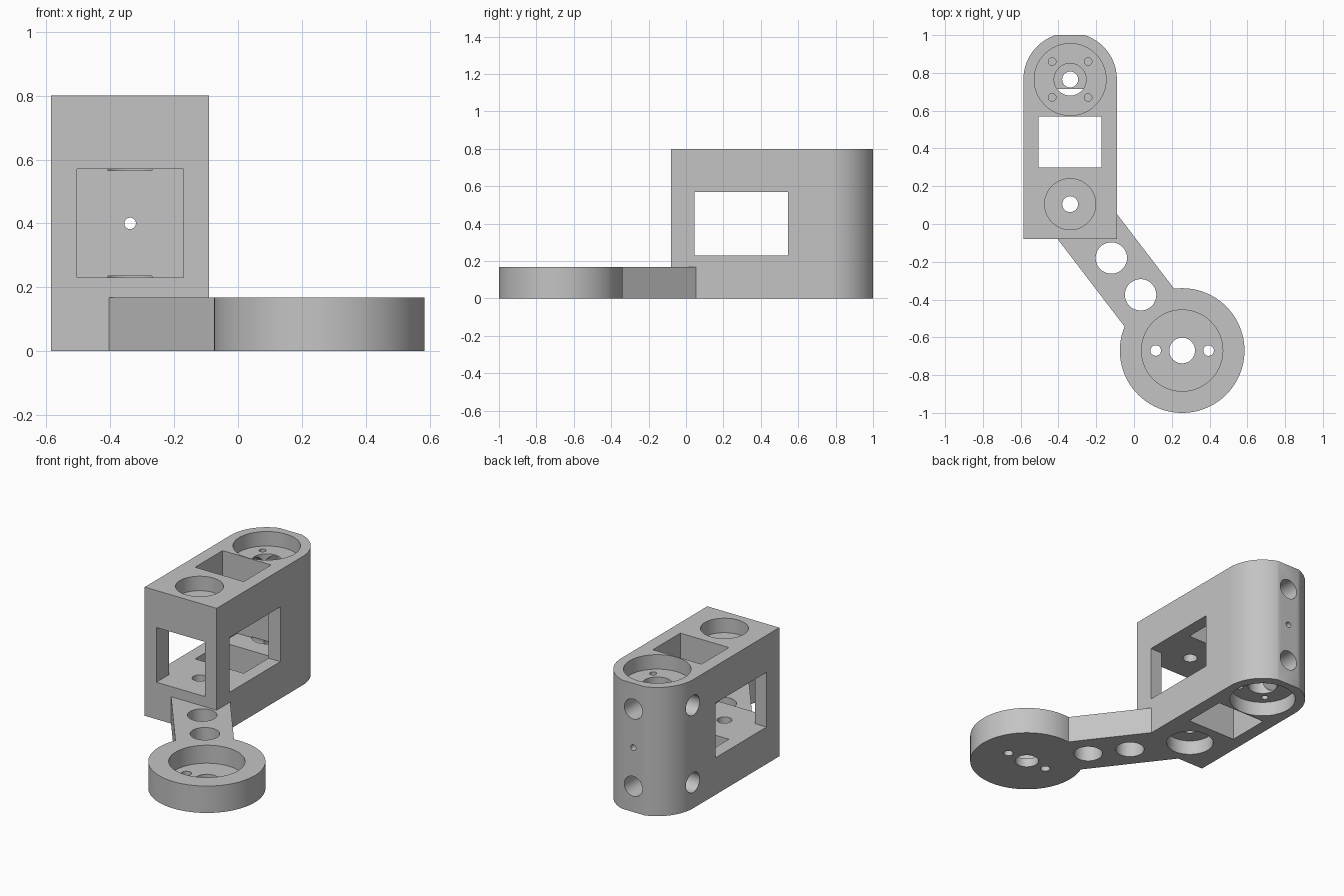
import bpy, bmesh, math
from mathutils import Matrix, Vector

cube = bpy.data.objects.get("Cube")
if cube:
    bpy.data.objects.remove(cube, do_unlink=True)

grey = bpy.data.materials.new("plain grey")
grey.use_nodes = True
colour = (0.55, 0.55, 0.55, 1)
grey.diffuse_color = colour
grey.node_tree.nodes["Principled BSDF"].inputs["Base Color"].default_value = colour


def make(name, bm):
    mesh = bpy.data.meshes.new(name)
    bmesh.ops.recalc_face_normals(bm, faces=bm.faces)
    bm.to_mesh(mesh)
    bm.free()
    mesh.materials.append(grey)
    obj = bpy.data.objects.new(name, mesh)
    bpy.context.collection.objects.link(obj)
    return obj


def prism(name, points, z0, z1):
    bm = bmesh.new()
    face = bm.faces.new([bm.verts.new((x, y, z0)) for x, y in points])
    top = bmesh.ops.extrude_face_region(bm, geom=[face])["geom"]
    bmesh.ops.translate(bm, vec=(0, 0, z1 - z0),
                        verts=[v for v in top if isinstance(v, bmesh.types.BMVert)])
    return make(name, bm)


def box(name, x0, x1, y0, y1, z0, z1):
    return prism(name, [(x0, y0), (x1, y0), (x1, y1), (x0, y1)], z0, z1)


def rod(name, start, end, radius, sides=64):
    start, end = Vector(start), Vector(end)
    axis = end - start
    bm = bmesh.new()
    turn = axis.to_track_quat("Z", "Y").to_matrix().to_4x4()
    bmesh.ops.create_cone(bm, cap_ends=True, segments=sides, radius1=radius, radius2=radius,
                          depth=axis.length, matrix=Matrix.Translation((start + end) / 2) @ turn)
    return make(name, bm)


def combine(target, tool, operation):
    mod = target.modifiers.new(tool.name, "BOOLEAN")
    mod.operation, mod.solver, mod.object = operation, "EXACT", tool
    mesh = bpy.data.meshes.new_from_object(
        target.evaluated_get(bpy.context.evaluated_depsgraph_get()))
    target.modifiers.clear()
    target.data = mesh
    bpy.data.objects.remove(tool, do_unlink=True)


# Key positions
CX, END_Y, FRONT_Y = -0.338, 0.765, 0.105
HALF, HEIGHT = 0.2475, 0.8
DISC = Vector((0.255, -0.67))
ARM_H = 0.167

# Housing: straight sides, rounded back clipped flat
outline = [(CX - HALF, -0.08), (CX + HALF, -0.08)]
for i in range(65):
    a = math.pi * i / 64
    outline.append((CX + HALF * math.cos(a), END_Y + HALF * math.sin(a)))
body = prism("arm_bracket", outline, 0, HEIGHT)
combine(body, box("back_flat", -1, 1, 1, 1.2, -1, 2), "DIFFERENCE")

# Slanted arm and round end plate
pivot = Vector((CX, FRONT_Y))
along = (DISC - pivot).normalized()
side = Vector((-along.y, along.x)) * 0.165
combine(body, prism("arm", [pivot - side, DISC - side, DISC + side, pivot + side], 0, ARM_H), "UNION")
combine(body, rod("disc", (*DISC, 0), (*DISC, ARM_H), 0.33, 128), "UNION")

cuts = [
    # Hollow centre and its windows
    box("cavity", CX - 0.167, CX + 0.167, -0.2, 0.715, 0.23, 0.57),
    box("side_window", -0.7, 0.1, 0.045, 0.545, 0.23, 0.57),
    box("top_window", CX - 0.167, CX + 0.167, 0.3, 0.57, -0.1, 0.9),
    # Vertical pin holes and rear screw hole
    rod("end_pin", (CX, END_Y, -0.1), (CX, END_Y, 0.9), 0.042),
    rod("front_pin", (CX, FRONT_Y, -0.1), (CX, FRONT_Y, 0.9), 0.042),
    rod("rear_screw", (CX, 0.65, 0.4), (CX, 1.1, 0.4), 0.018, 32),
    # Disc pocket and shaft
    rod("disc_pocket", (*DISC, 0.055), (*DISC, 0.3), 0.215, 96),
    rod("disc_shaft", (*DISC, -0.1), (*DISC, 0.3), 0.068),
]
for s in (-1, 1):
    x = DISC.x + 0.14 * s
    cuts.append(rod("disc_screw", (x, DISC.y, -0.1), (x, DISC.y, 0.3), 0.028, 32))
for x, y in ((-0.12, -0.18), (0.035, -0.375)):
    cuts.append(rod("arm_hole", (x, y, -0.1), (x, y, 0.3), 0.083))

# Matching pockets and bores at the top and bottom of the housing
for s in (-1, 1):
    def level(depth):
        return HEIGHT / 2 + s * (HEIGHT / 2 - depth)
    cuts.append(rod("end_pocket", (CX, END_Y, level(-0.1)), (CX, END_Y, level(0.09)), 0.19, 96))
    cuts.append(rod("end_bore", (CX, END_Y, level(0)), (CX, END_Y, level(0.235)), 0.085))
    cuts.append(rod("front_pocket", (CX, FRONT_Y, level(-0.1)), (CX, FRONT_Y, level(0.09)), 0.135, 96))
    for dx in (-0.095, 0.095):
        for dy in (-0.095, 0.095):
            cuts.append(rod("end_screw", (CX + dx, END_Y + dy, level(0.05)),
                            (CX + dx, END_Y + dy, level(0.17)), 0.02, 32))
    z = level(0.16)
    cuts.append(rod("back_hole", (CX, END_Y, z), (CX, 1.1, z), 0.062))
    cuts.append(rod("side_hole", (CX, END_Y, z), (-0.7, END_Y, z), 0.062))

for cutter in cuts:
    combine(body, cutter, "DIFFERENCE")

# Smooth curved walls, keep edges sharp
bpy.ops.object.select_all(action="DESELECT")
body.select_set(True)
bpy.context.view_layer.objects.active = body
bpy.ops.object.shade_smooth_by_angle(angle=math.radians(20))
